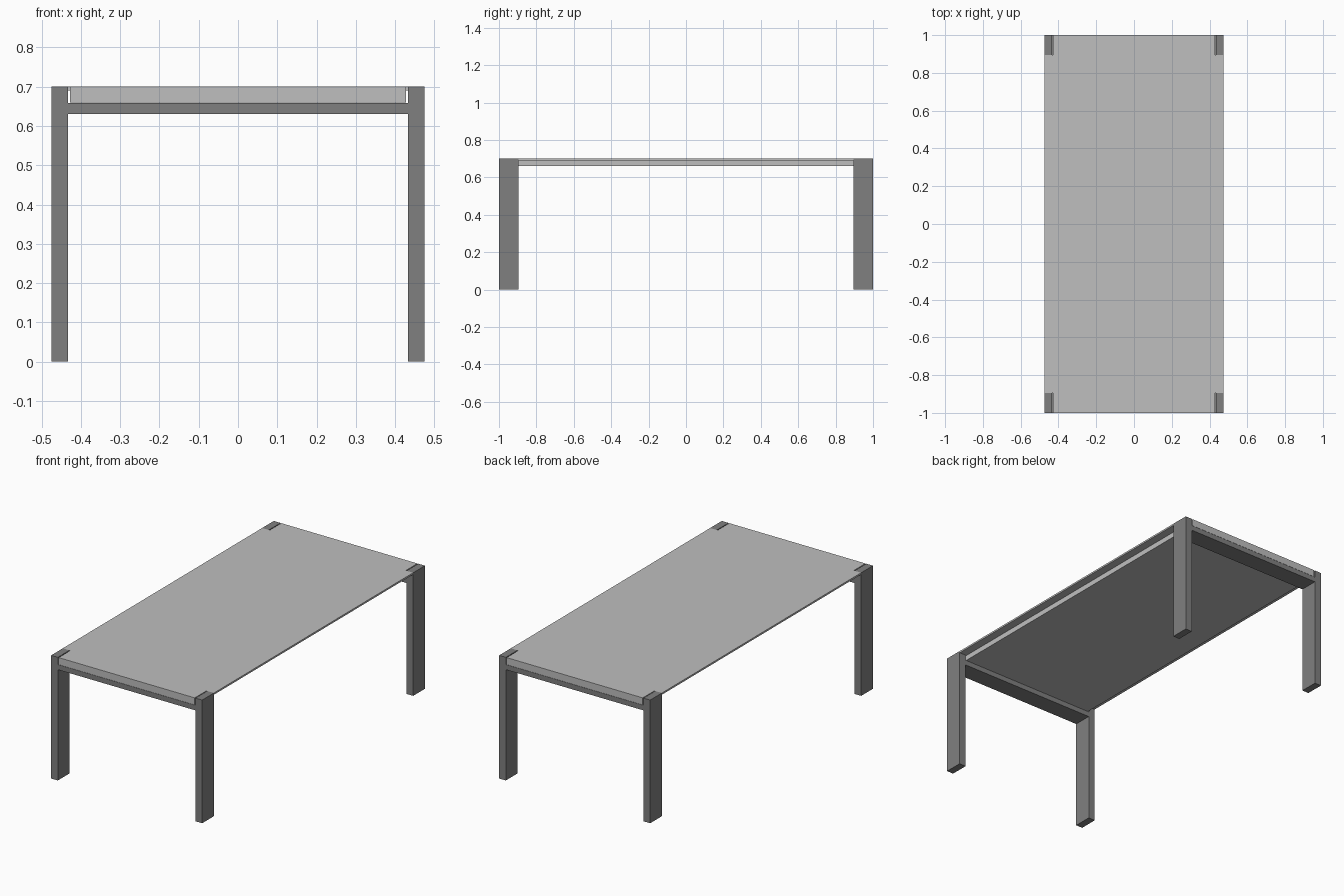
import bpy

default = bpy.data.objects.get("Cube")
if default:
    bpy.data.objects.remove(default, do_unlink=True)


def make_material(name, value):
    mat = bpy.data.materials.new(name)
    mat.use_nodes = True
    colour = (value, value, value, 1)
    mat.diffuse_color = colour
    mat.node_tree.nodes["Principled BSDF"].inputs["Base Color"].default_value = colour
    return mat


def box(name, low, high, mat):
    """Axis-aligned box between two opposite corners."""
    bpy.ops.mesh.primitive_cube_add(size=1)
    obj = bpy.context.object
    obj.name = name
    for vert in obj.data.vertices:
        vert.co = [h if c > 0 else l for c, l, h in zip(vert.co, low, high)]
    obj.data.materials.append(mat)
    return obj


light_grey = make_material("light grey top", 0.52)
dark_grey = make_material("dark grey frame", 0.216)

HALF_X, HALF_Y, HEIGHT = 0.475, 1.0, 0.70
LEG_X, LEG_Y = 0.433, 0.895      # inner faces of the legs
SLAB_X, SLAB_Z, LIP_Z = 0.428, 0.66, 0.69

# Table top: thick slab with one thin overhanging lip on each long side
box("table_top", (-SLAB_X, -HALF_Y, SLAB_Z), (SLAB_X, HALF_Y, HEIGHT), light_grey)
for side, x0, x1 in (("left", SLAB_X, HALF_X), ("right", -HALF_X, -SLAB_X)):
    box(side + "_lip", (x0, -LEG_Y, LIP_Z), (x1, LEG_Y, HEIGHT), light_grey)

# End frames: two flat legs joined by a rail under the slab
for end, y0, y1 in (("front", -HALF_Y, -LEG_Y), ("back", LEG_Y, HALF_Y)):
    box(end + "_left_leg", (LEG_X, y0, 0), (HALF_X, y1, HEIGHT), dark_grey)
    box(end + "_right_leg", (-HALF_X, y0, 0), (-LEG_X, y1, HEIGHT), dark_grey)
    box(end + "_rail", (-LEG_X, y0, 0.63), (LEG_X, y1, SLAB_Z - 0.001), dark_grey)
